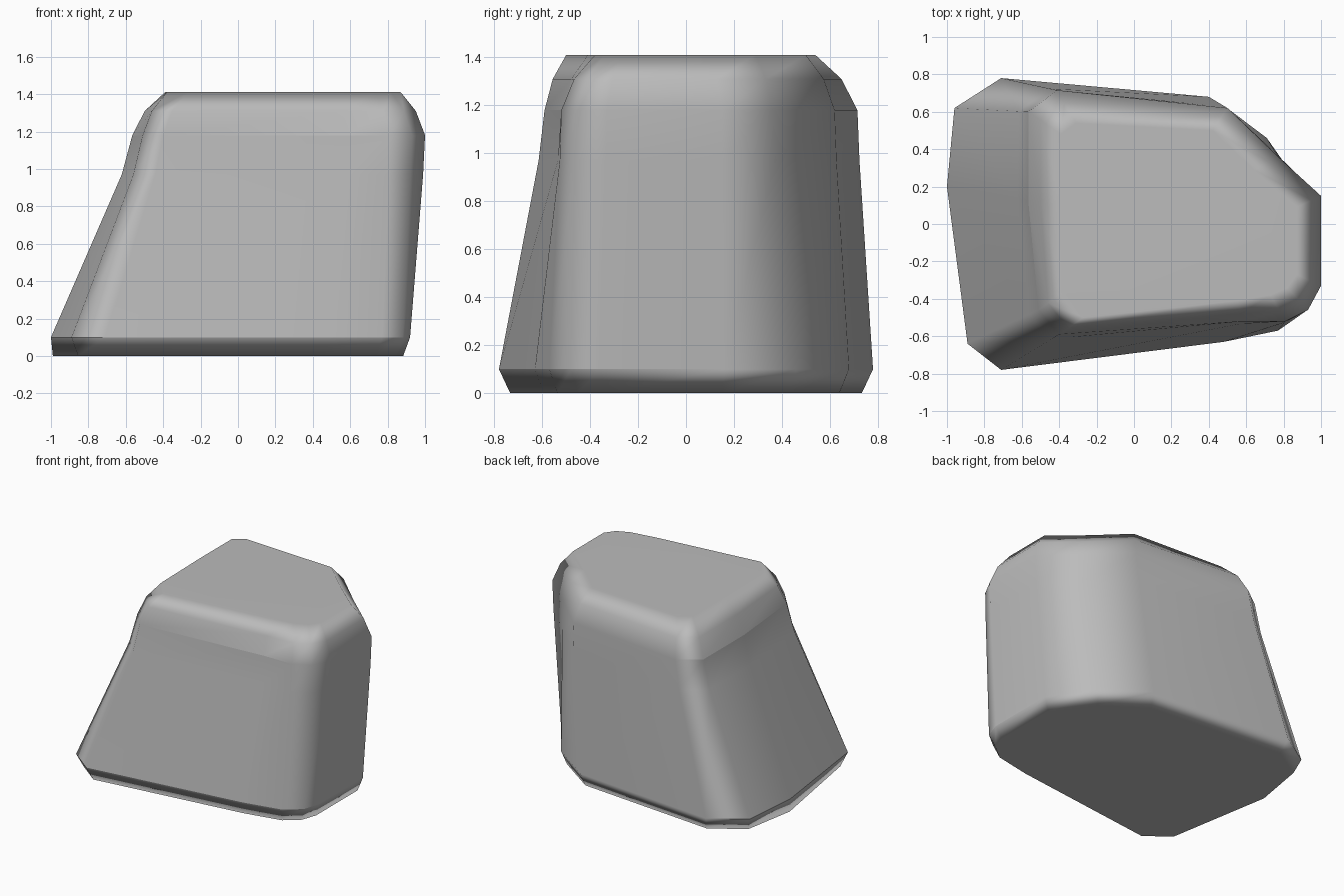
import bpy
import bmesh

cube = bpy.data.objects.get("Cube")
if cube:
    bpy.data.objects.remove(cube)

# Stone colour
stone = bpy.data.materials.new("stone grey")
stone.use_nodes = True
grey = (0.5, 0.5, 0.5, 1)
stone.diffuse_color = grey
stone.node_tree.nodes["Principled BSDF"].inputs["Base Color"].default_value = grey

# Outlines run from the slanted side, along the front, round to the back
foot = [(-1, .2), (-.89, -.64), (-.71, -.78), (.48, -.63), (.77, -.57), (.88, -.48),
        (.92, -.36), (.92, .16), (.71, .46), (.4, .68), (-.71, .78), (-.96, .62)]
shoulder = [(-.565, .12), (-.51, -.46), (-.4, -.59), (.58, -.52), (.81, -.52), (.93, -.46),
            (1, -.33), (1, .15), (.77, .36), (.5, .62), (-.41, .715), (-.565, .6)]
crown = [(-.39, .1), (-.38, -.36), (-.27, -.5), (.55, -.41), (.73, -.38), (.82, -.34),
         (.87, -.27), (.87, .09), (.64, .29), (.42, .5), (-.31, .54), (-.39, .48)]


def blend(a, b, t):
    return [(p[0] + (q[0] - p[0]) * t, p[1] + (q[1] - p[1]) * t) for p, q in zip(a, b)]


def inset(ring, x, y):
    return [(p[0] * x, p[1] * y) for p in ring]


waist = blend(foot, shoulder, .87)
bevel = blend(shoulder, crown, .38)
layers = [(0, inset(foot, .96, .94)), (.1, foot), (.97, waist),
          (1.18, shoulder), (1.31, bevel), (1.41, crown)]
layers[0][1][0] = (-.99, .19)

# Loft the boulder through its outlines
bm = bmesh.new()
rings = [[bm.verts.new((x, y, z)) for x, y in ring] for z, ring in layers]
count = len(foot)
for low, high in zip(rings, rings[1:]):
    for i in range(count):
        j = (i + 1) % count
        bm.faces.new((low[i], low[j], high[j], high[i]))
bm.faces.new(rings[-1])
bm.faces.new(rings[0][::-1])
bmesh.ops.recalc_face_normals(bm, faces=bm.faces)
for face in bm.faces:
    face.smooth = True

# Creases round the foot, and at the shoulder on the front and slanted side
for ring, sides in ((rings[1], (0, 1, 2, 3, 4, 5, 6, 10, 11)), (rings[3], (2, 3, 10, 11, 0))):
    for i in sides:
        bm.edges.get((ring[i], ring[(i + 1) % count])).smooth = False

mesh = bpy.data.meshes.new("boulder")
bm.to_mesh(mesh)
bm.free()
mesh.materials.append(stone)
boulder = bpy.data.objects.new("boulder", mesh)
bpy.context.collection.objects.link(boulder)

# Let the broad faces read flat with soft corners
soft = boulder.modifiers.new("soft corners", 'WEIGHTED_NORMAL')
soft.keep_sharp = True
soft.weight = 60
